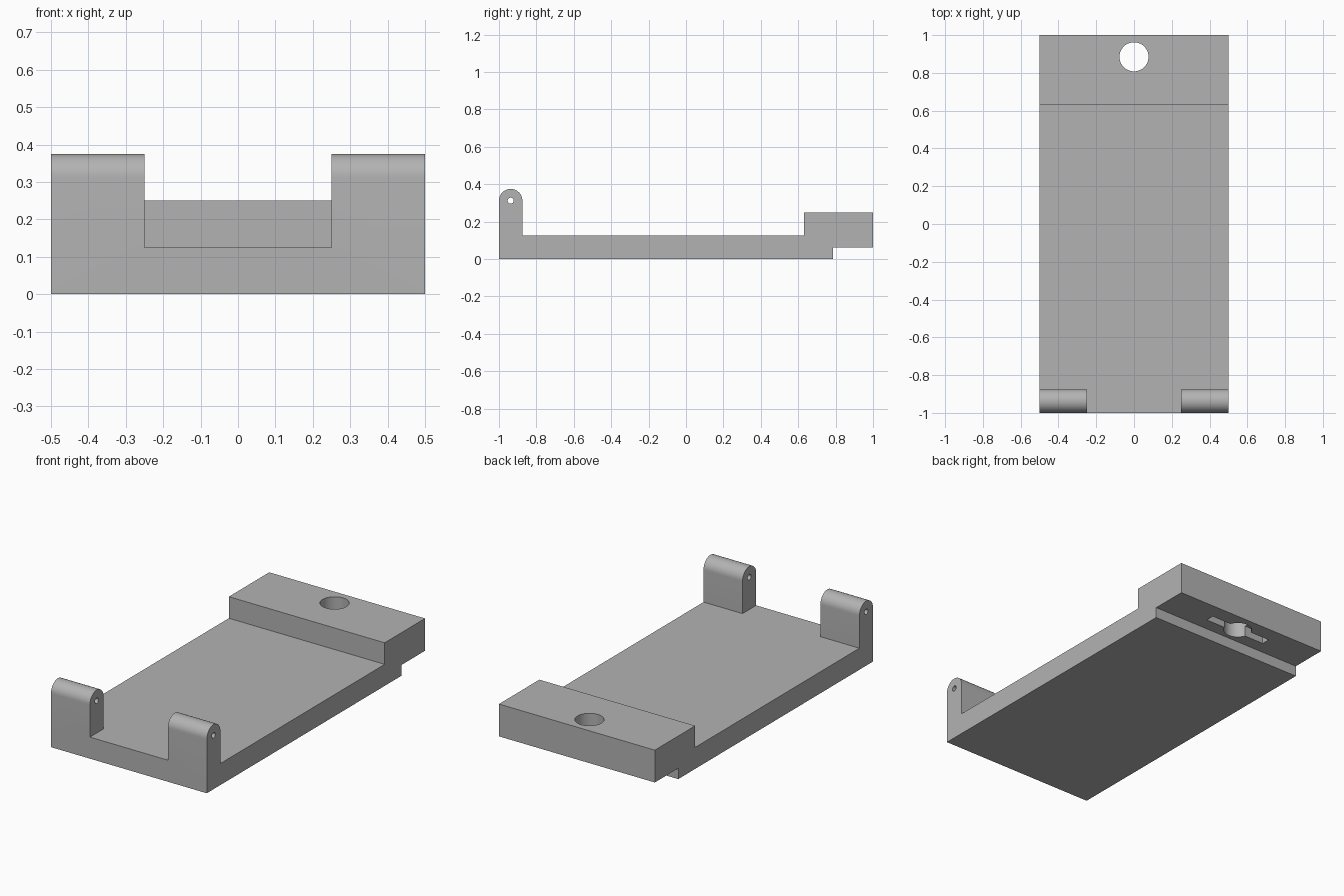
import bpy, bmesh, math
from mathutils import Matrix

cube = bpy.data.objects.get("Cube")
if cube:
    bpy.data.objects.remove(cube, do_unlink=True)

grey = bpy.data.materials.new("plain grey")
grey.use_nodes = True
colour = (0.45, 0.45, 0.45, 1)
grey.diffuse_color = colour
grey.node_tree.nodes["Principled BSDF"].inputs["Base Color"].default_value = colour


def finish(name, bm):
    bmesh.ops.recalc_face_normals(bm, faces=bm.faces)
    mesh = bpy.data.meshes.new(name)
    bm.to_mesh(mesh)
    bm.free()
    mesh.materials.append(grey)
    obj = bpy.data.objects.new(name, mesh)
    bpy.context.collection.objects.link(obj)
    return obj


def box(name, x, y, z):
    bm = bmesh.new()
    bmesh.ops.create_cube(bm, size=1)
    for v in bm.verts:
        v.co = [lo + (c + 0.5) * (hi - lo) for c, (lo, hi) in zip(v.co, (x, y, z))]
    return finish(name, bm)


def cylinder(name, radius, length, centre, turn=Matrix()):
    bm = bmesh.new()
    bmesh.ops.create_cone(bm, cap_ends=True, segments=48, radius1=radius, radius2=radius,
                          depth=length, matrix=Matrix.Translation(centre) @ turn)
    return finish(name, bm)


# Base plate: side profile with rounded hinge lug and raised end block
lug_y, lug_z, lug_r = -0.9375, 0.3125, 0.0625
arc = [(lug_y + lug_r * math.cos(a), lug_z + lug_r * math.sin(a))
       for a in (math.pi * i / 24 for i in range(25))]
profile = [(-1, 0), (0.785, 0), (0.785, 0.0625), (1, 0.0625), (1, 0.25),
           (0.63, 0.25), (0.63, 0.125), (-0.875, 0.125)] + arc
bm = bmesh.new()
face = bm.faces.new([bm.verts.new((-0.5, y, z)) for y, z in profile])
swept = bmesh.ops.extrude_face_region(bm, geom=[face])
for item in swept["geom"]:
    if isinstance(item, bmesh.types.BMVert):
        item.co.x = 0.5
base = finish("base_plate", bm)

# Cutters: gap between lugs, pin hole, end hole and slot underneath
hole_y = 0.885
cutters = [
    box("lug_gap", (-0.25, 0.25), (-1.1, -0.8), (0.125, 0.5)),
    cylinder("pin_hole", 0.016, 1.2, (0, lug_y, lug_z), Matrix.Rotation(math.pi / 2, 4, "Y")),
    cylinder("end_hole", 0.077, 0.6, (0, hole_y, 0.15)),
    box("under_slot", (-0.2, 0.2), (hole_y - 0.025, hole_y + 0.025), (0, 0.125)),
]
bpy.context.view_layer.objects.active = base
for cutter in cutters:
    cutter.hide_render = True
    cut = base.modifiers.new(cutter.name, "BOOLEAN")
    cut.operation = "DIFFERENCE"
    cut.solver = "EXACT"
    cut.object = cutter
    bpy.ops.object.modifier_apply(modifier=cut.name)
    bpy.data.objects.remove(cutter, do_unlink=True)

# Smooth the rounded parts, keep the edges sharp
for obj in bpy.context.selected_objects:
    obj.select_set(False)
base.select_set(True)
bpy.ops.object.shade_smooth_by_angle(angle=math.radians(30))
